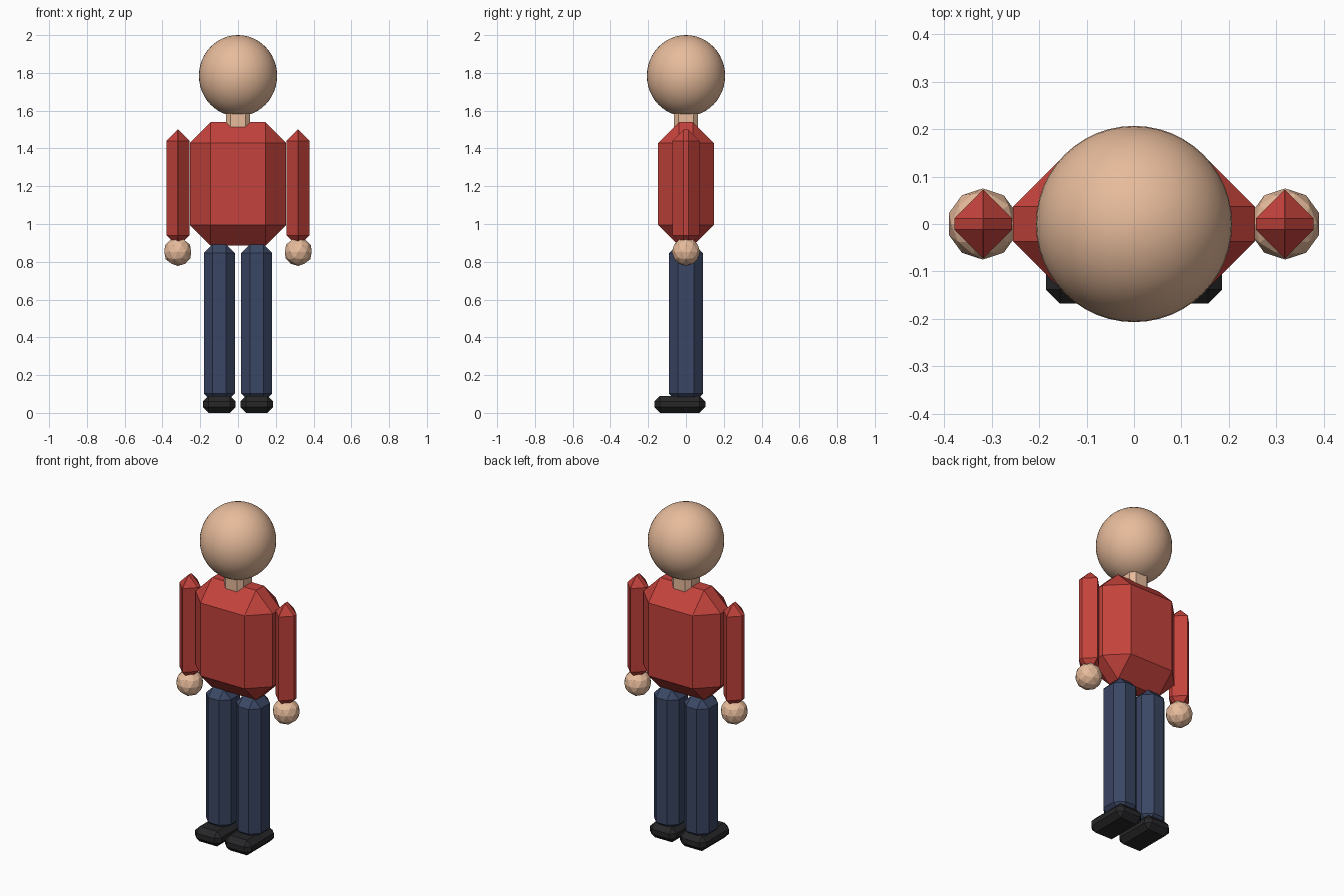
import bpy, bmesh
from mathutils import Matrix, Vector

if "Cube" in bpy.data.objects:
    bpy.data.objects.remove(bpy.data.objects["Cube"])


def material(name, rgb):
    mat = bpy.data.materials.new(name)
    mat.diffuse_color = (*rgb, 1)
    mat.use_nodes = True
    mat.node_tree.nodes["Principled BSDF"].inputs["Base Color"].default_value = mat.diffuse_color
    return mat


SKIN = material("skin", (0.80, 0.50, 0.33))
RED = material("red_cloth", (0.55, 0.055, 0.045))
NAVY = material("navy_cloth", (0.042, 0.061, 0.125))
BLACK = material("black_leather", (0.02, 0.02, 0.022))


def finish(name, bm, center, mat):
    mesh = bpy.data.meshes.new(name)
    bm.to_mesh(mesh)
    bm.free()
    mesh.materials.append(mat)
    obj = bpy.data.objects.new(name, mesh)
    obj.location = center
    bpy.context.collection.objects.link(obj)
    return obj


def chamfered_box(name, lo, hi, bevel, mat):
    lo, hi = Vector(lo), Vector(hi)
    bm = bmesh.new()
    bmesh.ops.create_cube(bm, size=1, matrix=Matrix.Diagonal((*(hi - lo), 1)))
    bmesh.ops.bevel(bm, geom=bm.edges[:], offset=bevel, offset_type='OFFSET',
                    segments=1, profile=0.5, affect='EDGES')
    return finish(name, bm, (lo + hi) / 2, mat)


def mirrored(obj):
    # second copy on the other side of x = 0
    obj.name += "_right"
    bm = bmesh.new()
    bm.from_mesh(obj.data)
    bmesh.ops.scale(bm, vec=(-1, 1, 1), verts=bm.verts)
    bmesh.ops.reverse_faces(bm, faces=bm.faces)
    x, y, z = obj.location
    finish(obj.name.replace("_right", "_left"), bm, (-x, y, z), obj.data.materials[0])


# head: smooth, slightly tall ball
bm = bmesh.new()
bmesh.ops.create_uvsphere(bm, u_segments=48, v_segments=24, radius=1,
                          matrix=Matrix.Diagonal((0.207, 0.207, 0.215, 1)))
for f in bm.faces:
    f.smooth = True
finish("head", bm, (0, 0, 1.785), SKIN)

# neck and torso
chamfered_box("neck", (-0.064, -0.064, 1.46), (0.064, 0.064, 1.65), 0.025, SKIN)
chamfered_box("torso", (-0.255, -0.147, 0.885), (0.255, 0.147, 1.54), 0.11, RED)

# arms
mirrored(chamfered_box("arm", (0.257, -0.072, 0.88), (0.379, 0.072, 1.5), 0.06, RED))

# hands: faceted balls
bm = bmesh.new()
bmesh.ops.create_icosphere(bm, subdivisions=2, radius=0.075)
mirrored(finish("hand", bm, (0.319, 0, 0.853), SKIN))

# legs and shoes
mirrored(chamfered_box("leg", (0.017, -0.09, 0.055), (0.181, 0.09, 0.893), 0.047, NAVY))
mirrored(chamfered_box("shoe", (0.012, -0.168, 0.0), (0.186, 0.102, 0.09), 0.03, BLACK))
